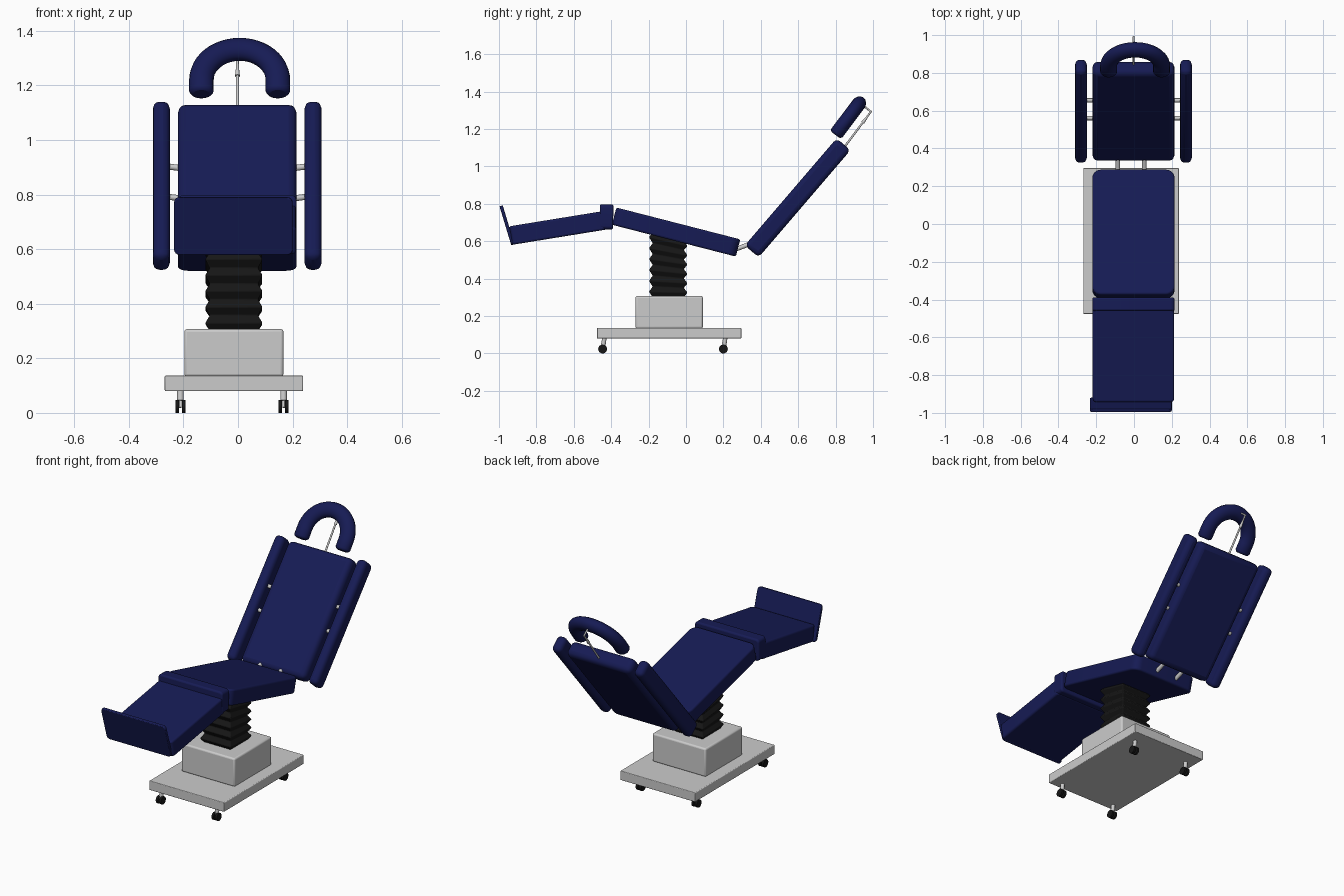
import bpy, bmesh
from math import radians, sin, cos, pi, tan
from mathutils import Vector

if "Cube" in bpy.data.objects:
    bpy.data.objects.remove(bpy.data.objects["Cube"])


def material(name, rgb):
    m = bpy.data.materials.new(name)
    m.diffuse_color = (*rgb, 1)
    m.use_nodes = True
    m.node_tree.nodes["Principled BSDF"].inputs["Base Color"].default_value = m.diffuse_color
    return m


NAVY = material("navy_vinyl", (0.008, 0.011, 0.09))
BLACK = material("black_rubber", (0.008, 0.008, 0.008))


def finish(ob, mat=None, bevel=0, segments=3, angle=35):
    if mat:
        ob.data.materials.append(mat)
    bpy.ops.object.select_all(action='DESELECT')
    ob.select_set(True)
    bpy.context.view_layer.objects.active = ob
    if bevel:
        b = ob.modifiers.new("bevel", 'BEVEL')
        b.width, b.segments, b.limit_method = bevel, segments, 'ANGLE'
    bpy.ops.object.shade_smooth_by_angle(angle=radians(angle))
    return ob


def from_bmesh(name, bm):
    bmesh.ops.recalc_face_normals(bm, faces=bm.faces)
    me = bpy.data.meshes.new(name)
    bm.to_mesh(me)
    bm.free()
    ob = bpy.data.objects.new(name, me)
    bpy.context.collection.objects.link(ob)
    return ob


def box(name, loc, size, tilt=0, mat=None, bevel=0.004, corner=0, axis=2):
    """Box tilted about x; 'corner' rounds the edges running along 'axis'."""
    bm = bmesh.new()
    bmesh.ops.create_cube(bm, size=1)
    bmesh.ops.scale(bm, vec=size, verts=bm.verts)
    if corner:
        edges = [e for e in bm.edges
                 if abs((e.verts[0].co - e.verts[1].co).normalized()[axis]) > 0.9]
        bmesh.ops.bevel(bm, geom=edges, offset=corner, segments=6,
                        profile=0.5, affect='EDGES')
    ob = from_bmesh(name, bm)
    ob.location, ob.rotation_euler = loc, (radians(tilt), 0, 0)
    return finish(ob, mat, bevel)


def rod(name, a, b, r1, r2=None, mat=None, sides=16):
    a, b = Vector(a), Vector(b)
    bm = bmesh.new()
    bmesh.ops.create_cone(bm, cap_ends=True, segments=sides, radius1=r1,
                          radius2=r1 if r2 is None else r2, depth=(b - a).length)
    ob = from_bmesh(name, bm)
    ob.location = (a + b) / 2
    ob.rotation_euler = (b - a).to_track_quat('Z', 'Y').to_euler()
    return finish(ob, mat)


# Base and pedestal
box("base_plate", (-0.015, -0.09, 0.108), (0.507, 0.772, 0.057))
box("pedestal_box", (-0.015, -0.09, 0.22), (0.363, 0.36, 0.174), bevel=0.01)

# Casters
for x in (-0.211, 0.167):
    for y in (-0.446, 0.2):
        rod("caster_stem", (x, y + 0.01, 0.085), (x, y + 0.004, 0.045), 0.012)
        box("caster_fork", (x, y + 0.003, 0.038), (0.009, 0.016, 0.04), tilt=-12, bevel=0.002)
        for s in (-1, 1):
            rod("caster_wheel", (x + s * 0.005, y, 0.0235), (x + s * 0.018, y, 0.0235),
                0.0235, mat=BLACK, sides=24)

# Pleated bellows, leaning gradually to the seat angle
bm = bmesh.new()
pleats, rings = 6, []
for i in range(2 * pleats + 1):
    t = i / (2 * pleats)
    hx, hy = (0.105, 0.103) if i % 2 else (0.088, 0.083)
    slope = tan(radians(14.4)) * t
    rings.append([bm.verts.new((-0.015 + sx * hx, -0.095 + sy * hy,
                                0.3 + 0.325 * t - slope * sy * hy))
                  for sx, sy in ((-1, -1), (1, -1), (1, 1), (-1, 1))])
for a, b in zip(rings, rings[1:]):
    for k in range(4):
        bm.faces.new((a[k], a[(k + 1) % 4], b[(k + 1) % 4], b[k]))
bm.faces.new(rings[0])
bm.faces.new(rings[-1])
finish(from_bmesh("bellows", bm), BLACK, bevel=0.004, segments=2)

# Seat, knee pad, leg rest and foot plate
W, CX = 0.435, -0.003
box("seat", (CX, -0.053, 0.649), (W, 0.684, 0.095), -14.4, NAVY, 0.01, 0.045)
box("knee_pad", (CX, -0.425, 0.73), (W, 0.072, 0.134), -1, NAVY, 0.01, 0.02, 1)
box("leg_rest", (CX, -0.685, 0.671), (W - 0.004, 0.51, 0.1), 9.2, NAVY, 0.01, 0.02)
box("foot_plate", (-0.017, -0.957, 0.685), (0.434, 0.018, 0.218), 16.8, NAVY, 0.004, 0.02, 1)

# Backrest and side bolsters
TILT, BY, BZ = 49.4, 0.597, 0.832
box("backrest", (CX, BY, BZ), (W, 0.735, 0.092), TILT, NAVY, 0.03, 0)
for s in (-1, 1):
    box("side_bolster", (CX + s * 0.278, BY, BZ), (0.062, 0.755, 0.098), TILT, NAVY, 0.025)
    for y in (0.56, 0.655):
        z = BZ + (y - BY) * tan(radians(TILT))
        rod("bolster_pin", (CX + s * 0.2, y, z - 0.004), (CX + s * 0.26, y, z + 0.004), 0.011)

# Links between seat and backrest
for x in (-0.085, 0.055):
    rod("back_link", (x, 0.24, 0.547), (x, 0.375, 0.598), 0.012)

# Horseshoe headrest: swept arc with rounded ends
R, r, uc, end = 0.14, 0.045, -0.06, -0.125
half = [(R, end, 0.65), (R, end + 0.004, 0.85), (R, end + 0.014, 1.0)]
arc = [(R * cos(pi * k / 24), uc + R * sin(pi * k / 24), 1.0) for k in range(25)]
path = half + arc + [(-x, u, w) for x, u, w in reversed(half)]
cu = bpy.data.curves.new("headrest", 'CURVE')
cu.dimensions, cu.bevel_depth, cu.bevel_resolution, cu.use_fill_caps = '3D', r, 6, True
sp = cu.splines.new('POLY')
sp.points.add(len(path) - 1)
for p, (x, u, w) in zip(sp.points, path):
    p.co, p.radius = (x, u, 0, 1), w
head = bpy.data.objects.new("headrest", cu)
bpy.context.collection.objects.link(head)
head.location, head.rotation_euler = (0.006, 0.874, 1.268), (radians(53), 0, 0)
head.scale.z = 0.84
bpy.ops.object.select_all(action='DESELECT')
head.select_set(True)
bpy.context.view_layer.objects.active = head
bpy.ops.object.convert(target='MESH')
finish(bpy.context.object, NAVY, angle=50)

# Thin headrest post with a clamp and a kinked tip
rod("headrest_post", (-0.002, 0.82, 1.068), (-0.002, 0.99, 1.294), 0.006, 0.005)
rod("headrest_clamp", (-0.002, 0.945, 1.234), (-0.002, 0.965, 1.261), 0.009, 0.006)
rod("headrest_tip", (-0.002, 0.992, 1.29), (-0.002, 0.93, 1.34), 0.005)
